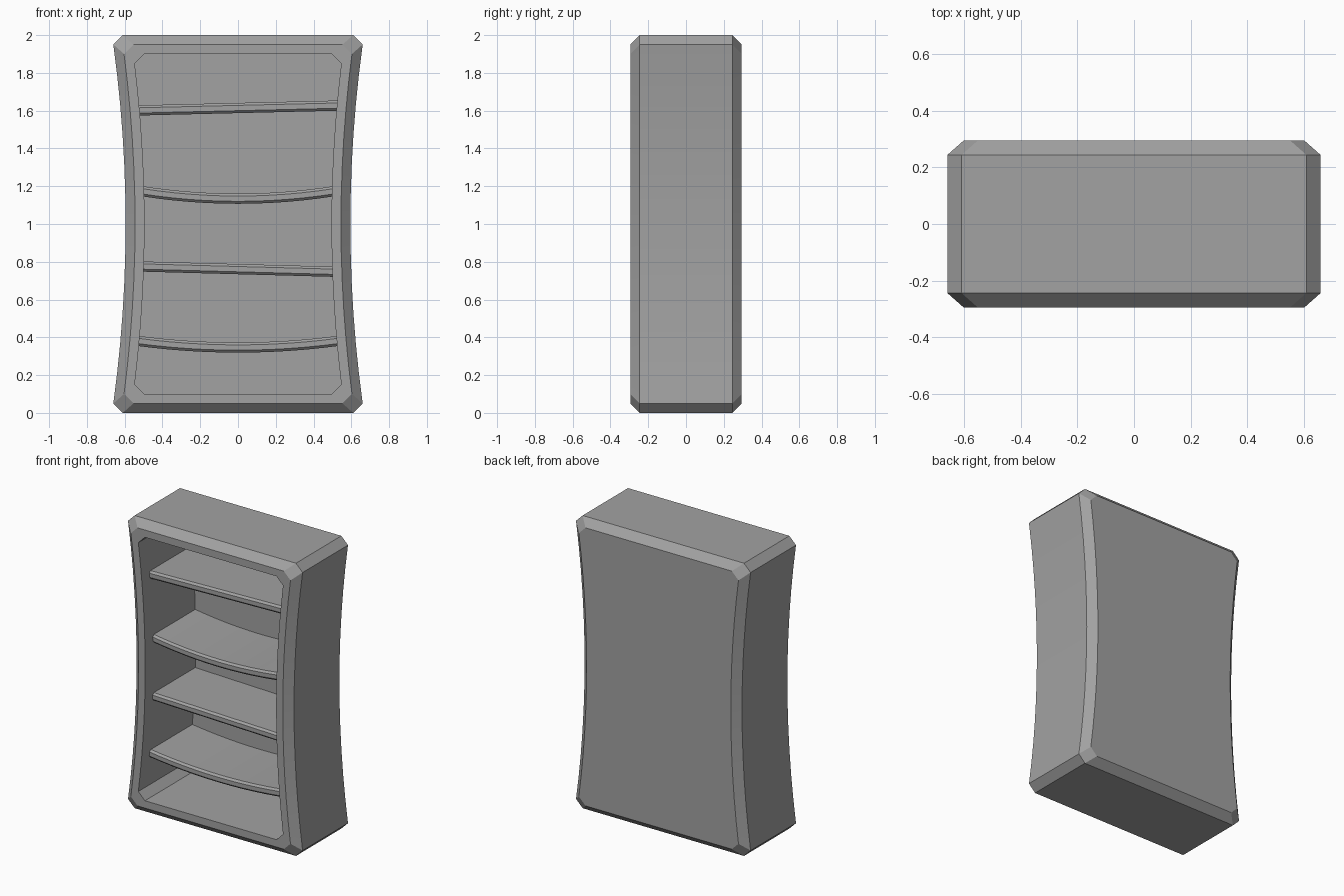
import bpy
import bmesh

cube = bpy.data.objects.get("Cube")
if cube:
    bpy.data.objects.remove(cube)

# Single flat grey for the whole piece
grey = bpy.data.materials.new("plain grey")
grey.use_nodes = True
colour = (0.36, 0.36, 0.36, 1)
grey.diffuse_color = colour
grey.node_tree.nodes["Principled BSDF"].inputs["Base Color"].default_value = colour

CUT = 0.05      # chamfer size
STEPS = 12


def half_width(z):
    """Waisted side curve: narrow in the middle, wide at the ends."""
    return 0.595 + 0.065 * ((z - 1) / 0.95) ** 2


def ring(inset):
    """Waisted outline with cut corners, moved inward by inset."""
    low, high = inset + CUT, 2 - inset - CUT
    zs = [low + (high - low) * i / STEPS for i in range(STEPS + 1)]
    side = [(half_width(z) - inset, z) for z in zs]
    end_x = side[0][0] - CUT
    right = [(end_x, inset)] + side + [(end_x, 2 - inset)]
    return right + [(-x, z) for x, z in reversed(right)]


def loft(name, loops):
    """Skin closed loops in order and cap both ends."""
    bm = bmesh.new()
    rows = [[bm.verts.new(p) for p in loop] for loop in loops]
    for a, b in zip(rows, rows[1:]):
        for i in range(len(a)):
            j = (i + 1) % len(a)
            bm.faces.new((a[i], a[j], b[j], b[i]))
    bm.faces.new(rows[0])
    bm.faces.new(rows[-1])
    bmesh.ops.recalc_face_normals(bm, faces=bm.faces)
    mesh = bpy.data.meshes.new(name)
    bm.to_mesh(mesh)
    bm.free()
    mesh.materials.append(grey)
    obj = bpy.data.objects.new(name, mesh)
    bpy.context.collection.objects.link(obj)
    bpy.ops.object.select_all(action="DESELECT")
    obj.select_set(True)
    bpy.context.view_layer.objects.active = obj
    bpy.ops.object.shade_smooth_by_angle(angle=0.42)
    return obj


# Case: cavity back, opening, front rim, chamfered sides, back panel
stations = [(0.1, 0.25), (0.1, -0.295), (0.05, -0.295),
            (0, -0.245), (0, 0.245), (0.05, 0.295)]
loft("bookcase_body", [[(x, y, z) for x, z in ring(inset)] for inset, y in stations])


def shelf(name, z, tilt=0, sag=0):
    """Board with a chamfered front edge, tilted or sagging across its width."""
    front, back, t, c = -0.21, 0.26, 0.027, 0.013
    section = [(back, -t), (front + c, -t), (front, c - t),
               (front, t - c), (front + c, t), (back, t)]
    reach = half_width(z) - 0.085
    loops = []
    for i in range(STEPS + 1):
        u = 2 * i / STEPS - 1
        mid = z + tilt * u - sag * (1 - u * u)
        loops.append([(reach * u, y, mid + dz) for y, dz in section])
    loft(name, loops)


# Shelves alternate between crooked and sagging
shelf("top_shelf", 1.614, tilt=0.013)
shelf("upper_middle_shelf", 1.174, sag=0.04)
shelf("lower_middle_shelf", 0.761, tilt=-0.014)
shelf("bottom_shelf", 0.382, sag=0.036)
